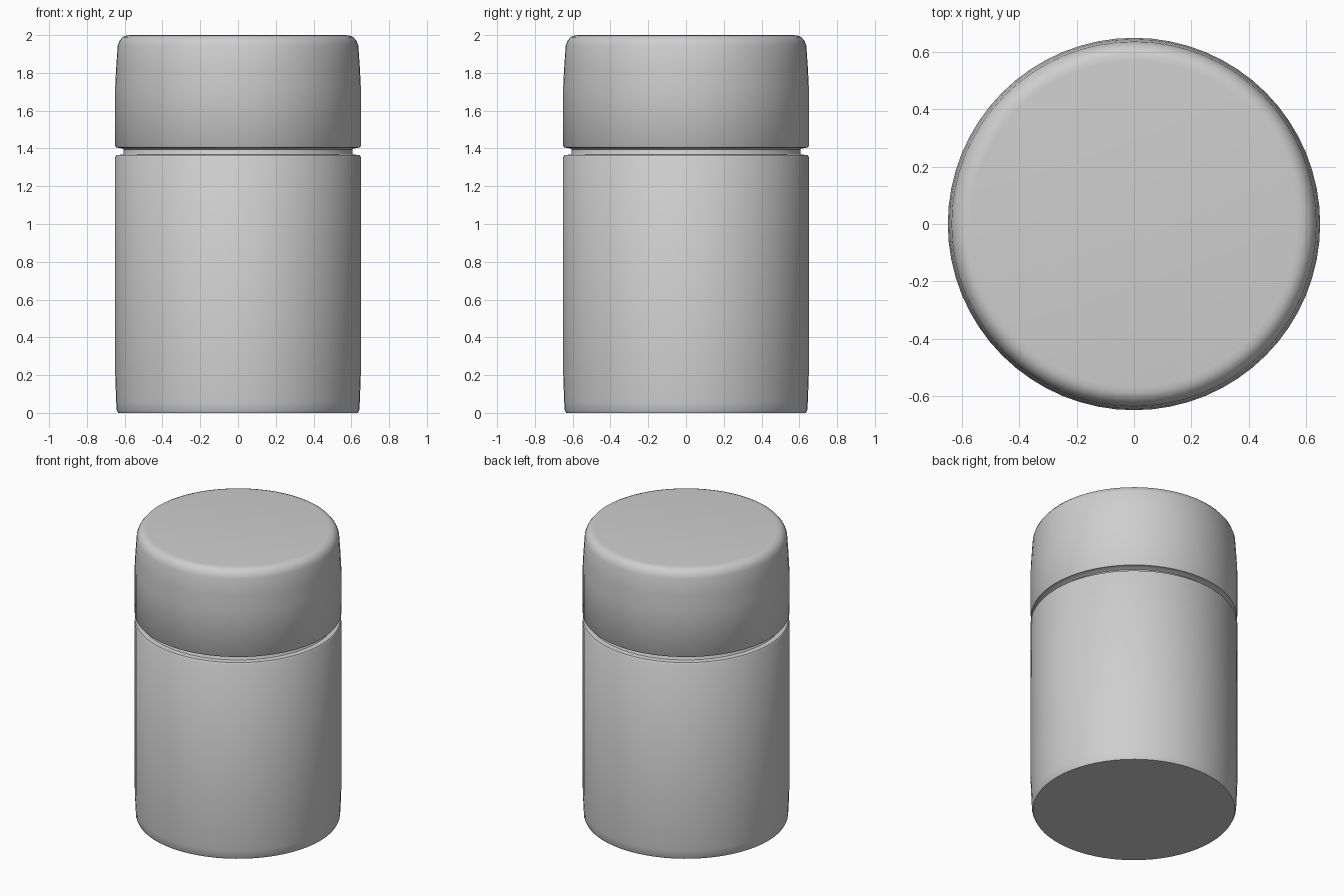
import bpy
import bmesh
import math

SIDES = 64

cube = bpy.data.objects.get("Cube")
if cube:
    bpy.data.objects.remove(cube, do_unlink=True)

grey = bpy.data.materials.new("light_grey")
grey.use_nodes = True
colour = (0.62, 0.62, 0.62, 1)
grey.diffuse_color = colour
grey.node_tree.nodes["Principled BSDF"].inputs["Base Color"].default_value = colour


def turned_part(name, profile):
    """Spin a (radius, height) profile, bottom to top, and cap both ends."""
    bm = bmesh.new()
    rings = []
    for radius, z in profile:
        angles = [math.tau * i / SIDES for i in range(SIDES)]
        rings.append([bm.verts.new((radius * math.cos(a), radius * math.sin(a), z))
                      for a in angles])
    for low, high in zip(rings, rings[1:]):
        for i in range(SIDES):
            j = (i + 1) % SIDES
            bm.faces.new((low[i], low[j], high[j], high[i]))
    bm.faces.new(rings[0][::-1])
    bm.faces.new(rings[-1])
    mesh = bpy.data.meshes.new(name)
    bm.to_mesh(mesh)
    bm.free()
    mesh.materials.append(grey)
    part = bpy.data.objects.new(name, mesh)
    bpy.context.collection.objects.link(part)
    bpy.ops.object.select_all(action="DESELECT")
    part.select_set(True)
    bpy.context.view_layer.objects.active = part
    bpy.ops.object.shade_smooth_by_angle(angle=math.radians(40))
    return part


# Container with a softened foot and a narrow neck
turned_part("jar_body", [
    (0.635, 0), (0.642, 0.015), (0.645, 0.06), (0.65, 0.2),
    (0.65, 1.355), (0.643, 1.365), (0.61, 1.368), (0.605, 1.375),
    (0.605, 1.41)])

# Cap with a rounded shoulder
turned_part("lid", [
    (0.6, 1.39), (0.612, 1.4), (0.645, 1.405), (0.65, 1.412),
    (0.65, 1.73), (0.645, 1.83), (0.637, 1.945), (0.627, 1.97),
    (0.61, 1.99), (0.59, 1.998), (0.57, 2)])
